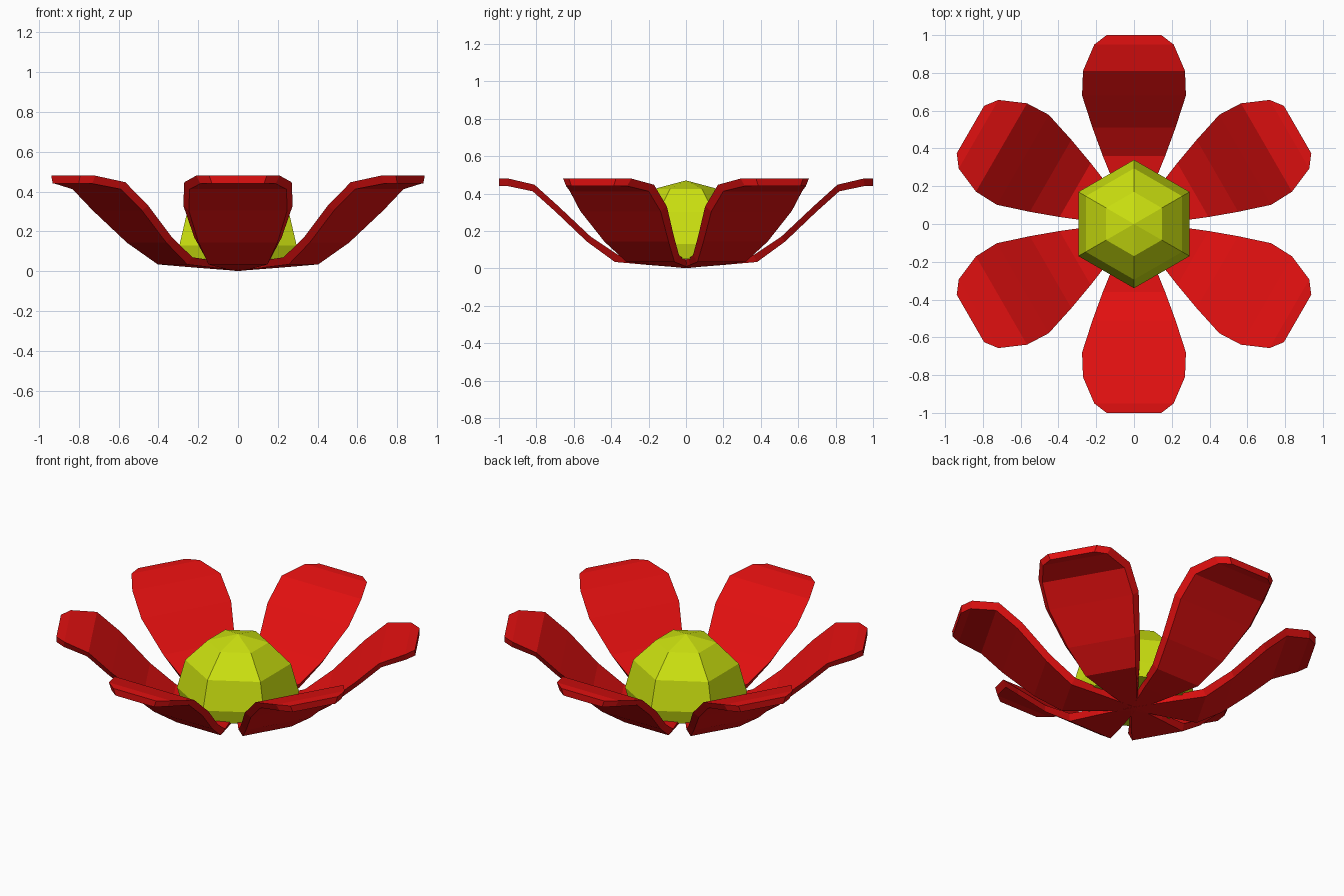
import bpy, bmesh, math
from mathutils import Matrix

if "Cube" in bpy.data.objects:
    bpy.data.objects.remove(bpy.data.objects["Cube"])


def material(name, rgb):
    m = bpy.data.materials.new(name)
    m.diffuse_color = (*rgb, 1.0)
    m.use_nodes = True
    m.node_tree.nodes["Principled BSDF"].inputs["Base Color"].default_value = m.diffuse_color
    return m


red = material("petal red", (0.76, 0.005, 0.005))
yellow = material("yellow green", (0.6, 0.75, 0.005))


def finish(bm, name, mat):
    bmesh.ops.recalc_face_normals(bm, faces=bm.faces)
    me = bpy.data.meshes.new(name)
    bm.to_mesh(me)
    bm.free()
    me.materials.append(mat)
    ob = bpy.data.objects.new(name, me)
    bpy.context.collection.objects.link(ob)
    return ob


# petal stations: radius, half width, top z, (underside radius, z)
STATIONS = [
    (0.00, 0.02, 0.040, 0.00, 0.002),
    (0.20, 0.10, 0.053, 0.20, 0.018),
    (0.36, 0.165, 0.070, 0.38, 0.034),
    (0.51, 0.22, 0.170, 0.53, 0.143),
    (0.68, 0.275, 0.330, 0.70, 0.305),
    (0.81, 0.27, 0.447, 0.82, 0.412),
    (0.95, 0.21, 0.480, 0.955, 0.440),
    (1.00, 0.145, 0.480, 1.00, 0.440),
]


def petal(index):
    bm = bmesh.new()
    rings = []
    for r, w, zt, rb, zb in STATIONS:
        wb = w * 0.9  # underside is slightly narrower
        pts = [(-w, r, zt), (w, r, zt), (wb, rb, zb), (-wb, rb, zb)]
        rings.append([bm.verts.new(p) for p in pts])
    for a, b in zip(rings, rings[1:]):
        for i in range(4):
            j = (i + 1) % 4
            bm.faces.new((a[i], a[j], b[j], b[i]))
    bm.faces.new(rings[0])
    bm.faces.new(rings[-1])
    bm.transform(Matrix.Rotation(math.radians(60 * index), 4, 'Z'))
    finish(bm, f"petal_{index + 1}", red)


for k in range(6):
    petal(k)

# six-sided domed centre, cut off where it rests on the petals
bm = bmesh.new()
bmesh.ops.create_uvsphere(bm, u_segments=6, v_segments=6, radius=0.34,
                          matrix=Matrix.Translation((0, 0, 0.13)))
cut = bmesh.ops.bisect_plane(bm, geom=bm.verts[:] + bm.edges[:] + bm.faces[:],
                             plane_co=(0, 0, 0.05), plane_no=(0, 0, -1), clear_outer=True)
bmesh.ops.holes_fill(bm, edges=[e for e in bm.edges if e.is_boundary])
finish(bm, "flower_centre", yellow)
